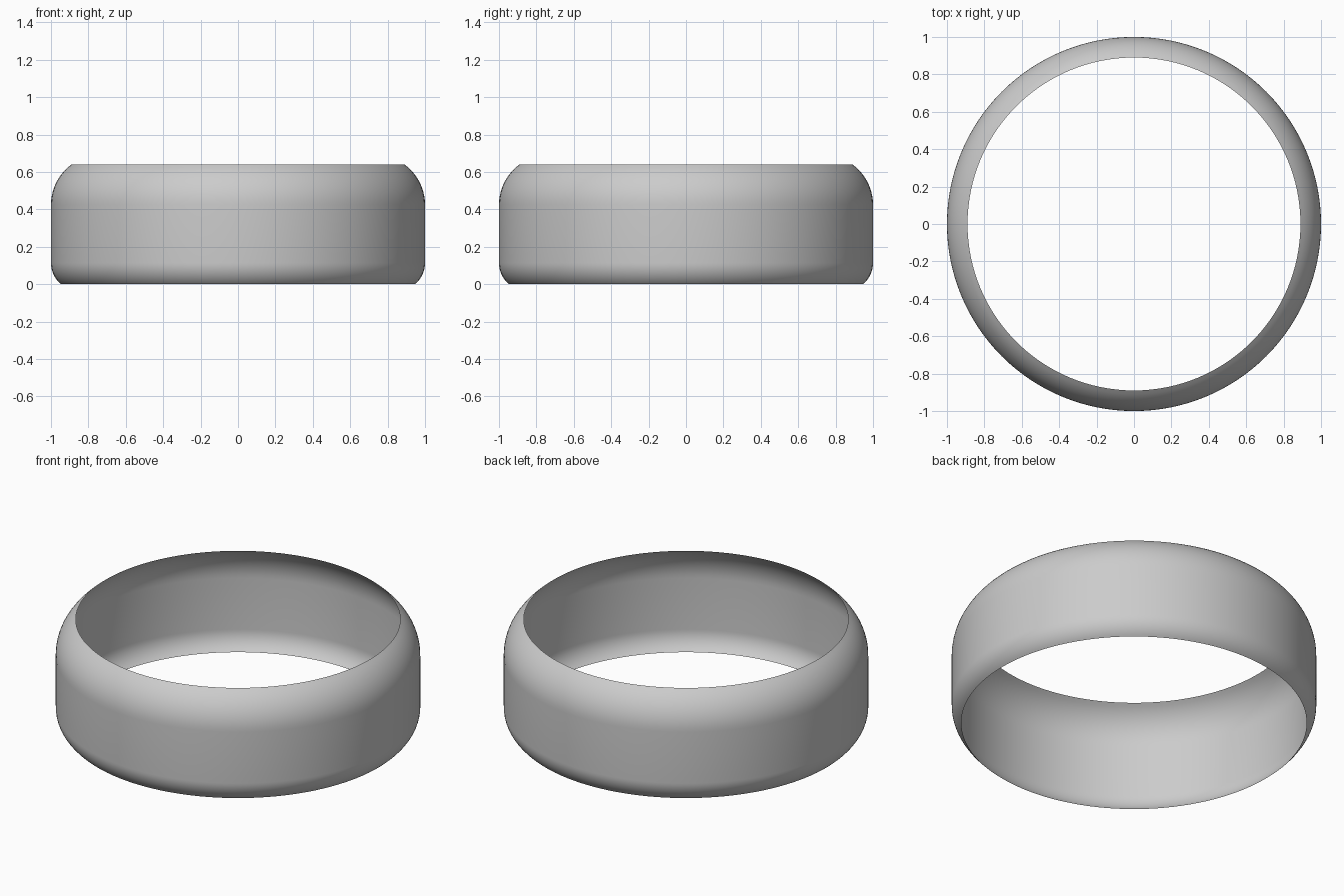
import bpy, bmesh
from math import sin, cos, pi, radians

if "Cube" in bpy.data.objects:
    bpy.data.objects.remove(bpy.data.objects["Cube"])

TOP, R_OUT, SIDES = 0.64, 1.0, 128


def arc(inset, angle, steps=10):
    """Edge rounding: (radius, distance from rim), starting at the rim."""
    a = radians(angle)
    r = inset / (1 - cos(a))
    pts = []
    for i in range(steps + 1):
        t = a * (1 - i / steps)
        pts.append((R_OUT - r * (1 - cos(t)), r * (sin(a) - sin(t))))
    return pts


# Profile: small rounded lower edge, straight wall, larger rounded upper edge
profile = arc(0.053, 50) + [(r, TOP - d) for r, d in reversed(arc(0.11, 54))]

# Revolve into an open thin band
bm = bmesh.new()
rings = [[bm.verts.new((r * cos(2 * pi * i / SIDES), r * sin(2 * pi * i / SIDES), z))
          for i in range(SIDES)] for r, z in profile]
for lo, hi in zip(rings, rings[1:]):
    for i in range(SIDES):
        j = (i + 1) % SIDES
        bm.faces.new((lo[i], lo[j], hi[j], hi[i])).smooth = True

mesh = bpy.data.meshes.new("ring_band")
bm.to_mesh(mesh)
bm.free()
bpy.context.collection.objects.link(bpy.data.objects.new("ring_band", mesh))
